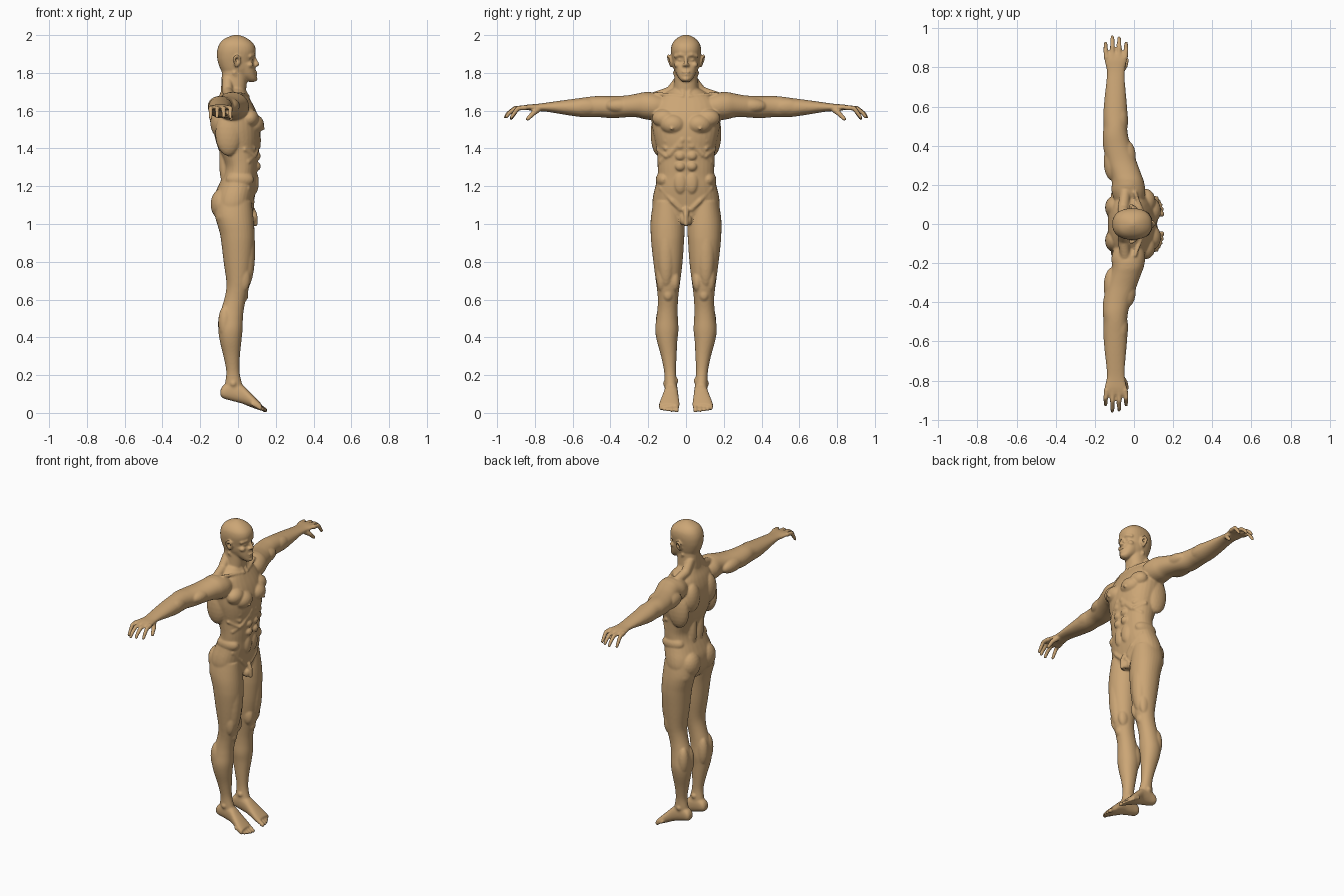
import bpy, bmesh, math
from mathutils import Matrix, Vector

bm = bmesh.new()
SEG = 32


def spline(rows, steps=4):
    """Catmull-Rom refinement of the section rows."""
    out = []
    for i in range(len(rows) - 1):
        p = [rows[max(i - 1, 0)], rows[i], rows[i + 1], rows[min(i + 2, len(rows) - 1)]]
        for s in range(steps):
            t = s / steps
            out.append([0.5 * (2 * b + (c - a) * t + (2 * a - 5 * b + 4 * c - d) * t * t
                               + (3 * b - a - 3 * c + d) * t ** 3) for a, b, c, d in zip(*p)])
    return out + [list(rows[-1])]


def loft(axis, rows, sides=(1,), power=2.3):
    """rows: position on axis, then min/max on each of the other two axes."""
    for side in sides:
        rings = []
        for t, a0, a1, b0, b1 in spline(rows):
            ring = []
            for k in range(SEG):
                an = 2 * math.pi * k / SEG
                c, s = math.cos(an), math.sin(an)
                a = (a0 + a1) / 2 + (a1 - a0) / 2 * math.copysign(abs(c) ** (2 / power), c)
                b = (b0 + b1) / 2 + (b1 - b0) / 2 * math.copysign(abs(s) ** (2 / power), s)
                x, y, z = {'x': (t, a, b), 'y': (a, t, b), 'z': (a, b, t)}[axis]
                ring.append(bm.verts.new((x, y * side, z)))
            rings.append(ring)
        for r, q in zip(rings, rings[1:]):
            for k in range(SEG):
                j = (k + 1) % SEG
                bm.faces.new((r[k], r[j], q[j], q[k]))
        bm.faces.new(rings[0])
        bm.faces.new(rings[-1])


def blob(c, r, detail=3):
    """Ellipsoid, mirrored when it is off the centre line."""
    for side in ((1, -1) if c[1] else (1,)):
        m = Matrix.Translation((c[0], c[1] * side, c[2])) @ Matrix.Diagonal((*r, 1))
        bmesh.ops.create_icosphere(bm, subdivisions=detail, radius=1, matrix=m)


def chain(*pts):
    """Tapered rounded limb through points (x, y, z, radius)."""
    for p, q in zip(pts, pts[1:]):
        p, q = Vector(p), Vector(q)
        n = max(2, int((q.xyz - p.xyz).length / (0.45 * min(p.w, q.w))) + 1)
        for i in range(n + 1):
            v = p.lerp(q, i / n)
            blob(v.xyz, (v.w,) * 3, 2)


BOTH = (1, -1)

# Torso and pelvis: z, back, front, half width
torso = [(1.0, -.09, .055, .12), (1.05, -.12, .07, .165), (1.1, -.13, .08, .178),
         (1.15, -.125, .09, .174), (1.2, -.105, .098, .162), (1.25, -.083, .1, .151),
         (1.3, -.072, .103, .15), (1.35, -.085, .106, .152), (1.4, -.105, .112, .156),
         (1.45, -.12, .118, .168), (1.5, -.13, .118, .178), (1.55, -.134, .112, .182),
         (1.6, -.13, .095, .182), (1.65, -.115, .07, .165), (1.69, -.095, .048, .115),
         (1.72, -.085, .03, .065)]
loft('z', [(z, a, b, -w, w) for z, a, b, w in torso])

# Neck, skull, jaw
for rows in ([(1.64, -.09, .035, .075), (1.71, -.09, .043, .066), (1.76, -.087, .047, .062),
              (1.83, -.085, .05, .06)],
             [(1.78, -.07, .06, .05), (1.82, -.093, .08, .065), (1.86, -.107, .081, .073),
              (1.89, -.111, .088, .078), (1.92, -.11, .094, .08), (1.95, -.1, .085, .075),
              (1.975, -.08, .06, .058), (1.992, -.048, .03, .034), (2.002, -.015, 0, .008)],
             [(1.752, .06, .085, .016), (1.765, .03, .098, .032), (1.79, -.01, .095, .049),
              (1.82, -.03, .092, .059), (1.85, -.03, .084, .065)]):
    loft('z', [(z, a, b, -w, w) for z, a, b, w in rows])

# Face: nose, nostrils, brows, eyes, cheeks, lips, chin
chain((.086, 0, 1.882, .008), (.103, 0, 1.845, .011))
blob((.094, .011, 1.841), (.01, .008, .008))
chain((.085, .01, 1.893, .009), (.083, .03, 1.897, .01), (.064, .056, 1.888, .01))
blob((.067, .031, 1.869), (.014, .015, .009))
blob((.062, .045, 1.842), (.02, .018, .016))
blob((.096, 0, 1.804), (.008, .024, .005))
blob((.095, 0, 1.791), (.008, .02, .006))
blob((.09, 0, 1.768), (.014, .02, .013))

# Ears
chain((-.008, .078, 1.838, .009), (.006, .08, 1.85, .007), (.008, .085, 1.878, .007),
      (-.006, .093, 1.892, .008), (-.02, .094, 1.878, .008), (-.016, .086, 1.855, .008),
      (-.008, .078, 1.838, .009))

# Neck and shoulder muscles, collar bones
chain((-.02, .058, 1.8, .012), (.042, .014, 1.69, .011))
chain((-.055, .035, 1.76, .03), (-.055, .08, 1.7, .03), (-.045, .16, 1.675, .028))
chain((.052, .016, 1.675, .011), (.035, .08, 1.683, .01), (.005, .16, 1.69, .01))
blob((-.03, .2, 1.632), (.08, .065, .068))

# Chest, back and flank muscles
blob((.078, .068, 1.527), (.06, .07, .056))
blob((.06, .115, 1.56), (.05, .065, .05))
blob((.136, .075, 1.505), (.008, .008, .008))
blob((-.098, .085, 1.55), (.05, .06, .095))
blob((-.05, .145, 1.48), (.07, .042, .12))
blob((-.07, .035, 1.33), (.03, .03, .13))

# Rib arch, side ribs, abdominals, hip muscles
chain((.106, .02, 1.445, .018), (.088, .085, 1.37, .018), (.05, .128, 1.33, .018))
for z in (1.46, 1.42, 1.38):
    chain((.085, .105, z - .02, .013), (.035, .148, z + .015, .012))
for z in (1.415, 1.36, 1.305):
    blob((.1, .031, z), (.02, .027, .025))
blob((.09, .03, 1.22), (.02, .034, .06))
blob((.01, .118, 1.235), (.075, .042, .045))
chain((.05, .13, 1.19, .016), (.075, .07, 1.12, .014), (.07, .03, 1.08, .014))

# Buttocks and groin
blob((-.08, .078, 1.105), (.065, .073, .085))
blob((-.07, .1, 1.04), (.05, .07, .06))
chain((.075, 0, 1.075, .017), (.09, 0, 1.045, .014), (.092, 0, 1.0, .013))
blob((.07, .014, 1.02), (.022, .017, .028))

# Arms: y, x range, z range
loft('y', [(.12, -.1, .05, 1.56, 1.68), (.17, -.115, .058, 1.55, 1.695),
           (.22, -.112, .05, 1.555, 1.698), (.26, -.12, .035, 1.565, 1.69),
           (.32, -.14, .013, 1.565, 1.68), (.39, -.157, -.013, 1.56, 1.677),
           (.45, -.16, -.03, 1.565, 1.678), (.5, -.155, -.035, 1.565, 1.675),
           (.56, -.157, -.033, 1.567, 1.667), (.65, -.15, -.04, 1.58, 1.655),
           (.72, -.142, -.046, 1.592, 1.645), (.77, -.138, -.048, 1.597, 1.638),
           (.8, -.142, -.045, 1.598, 1.635), (.84, -.152, -.035, 1.603, 1.632),
           (.872, -.15, -.034, 1.602, 1.625)], BOTH, 2.1)
blob((-.04, .34, 1.625), (.05, .09, .042))
blob((-.11, .32, 1.615), (.045, .1, .045))
blob((-.07, .53, 1.62), (.04, .09, .045))

# Fingers and thumb
for x, tip, drop in ((-.045, .925, .05), (-.077, .95, .045), (-.109, .956, .048), (-.14, .925, .055)):
    fan = x + (x + .092) * .1
    chain((x, .85, 1.616, .0145), (fan, .855 + (tip - .855) * .5, 1.613, .0125),
          (fan, tip - .015, 1.616 - drop * .6, .0115), (fan, tip, 1.614 - drop, .0095))
chain((-.065, .785, 1.607, .018), (-.045, .81, 1.585, .014), (-.036, .838, 1.556, .011))

# Legs: z, x range, y range
loft('z', [(1.12, -.115, .072, .025, .172), (1.05, -.122, .08, .012, .184),
           (1.0, -.11, .085, .007, .188), (.95, -.096, .088, .008, .187),
           (.9, -.088, .088, .011, .184), (.8, -.076, .08, .018, .173),
           (.7, -.062, .064, .03, .16), (.65, -.063, .055, .037, .153),
           (.6, -.073, .042, .042, .149), (.55, -.088, .031, .044, .151),
           (.5, -.1, .026, .043, .157), (.44, -.104, .024, .04, .163),
           (.38, -.096, .018, .046, .154), (.3, -.077, .01, .05, .132),
           (.22, -.062, .008, .053, .116), (.16, -.068, .02, .048, .114),
           (.12, -.075, .035, .046, .112), (.1, -.07, .03, .05, .108)], BOTH, 2.1)
blob((.045, .105, .86), (.046, .05, .2))
blob((.03, .06, .7), (.036, .028, .06))
blob((.03, .13, .72), (.036, .028, .08))
blob((.034, .095, .625), (.021, .026, .034))
blob((-.068, .075, .47), (.038, .034, .095))
blob((-.068, .125, .48), (.036, .035, .09))
blob((-.02, .052, .17), (.016, .012, .016))
blob((-.025, .11, .155), (.016, .012, .016))

# Feet, pointing down along a sloping sole
loft('x', [(-.093, .062, .098, .092, .12), (-.078, .05, .11, .077, .145),
           (-.03, .045, .112, .063, .17), (.02, .042, .117, .05, .15),
           (.06, .038, .13, .034, .112), (.1, .034, .142, .019, .072),
           (.124, .037, .142, .012, .048)], BOTH)
for y, x, z, r in ((.05, .144, .014, .013), (.076, .144, .014, .01), (.097, .138, .016, .0095),
                   (.116, .129, .019, .0095), (.134, .117, .023, .009)):
    chain((x - .04, y, z + .024, r * 1.1), (x - .014, y, z + .01, r), (x, y, z, r))

# Fuse all parts into one continuous skin
bmesh.ops.recalc_face_normals(bm, faces=bm.faces)
mesh = bpy.data.meshes.new("body")
bm.to_mesh(mesh)
bm.free()
body = bpy.data.objects.new("body", mesh)
bpy.context.collection.objects.link(body)
bpy.context.view_layer.objects.active = body
body.select_set(True)
remesh = body.modifiers.new("fuse", 'REMESH')
remesh.mode = 'VOXEL'
remesh.voxel_size = 0.0056
soften = body.modifiers.new("soften", 'SMOOTH')
soften.factor = 0.5
soften.iterations = 4
for name in ("fuse", "soften"):
    bpy.ops.object.modifier_apply(modifier=name)
bpy.ops.object.shade_smooth()

skin = bpy.data.materials.new("tan clay")
skin.diffuse_color = (0.6, 0.38, 0.18, 1)
body.data.materials.clear()
body.data.materials.append(skin)
